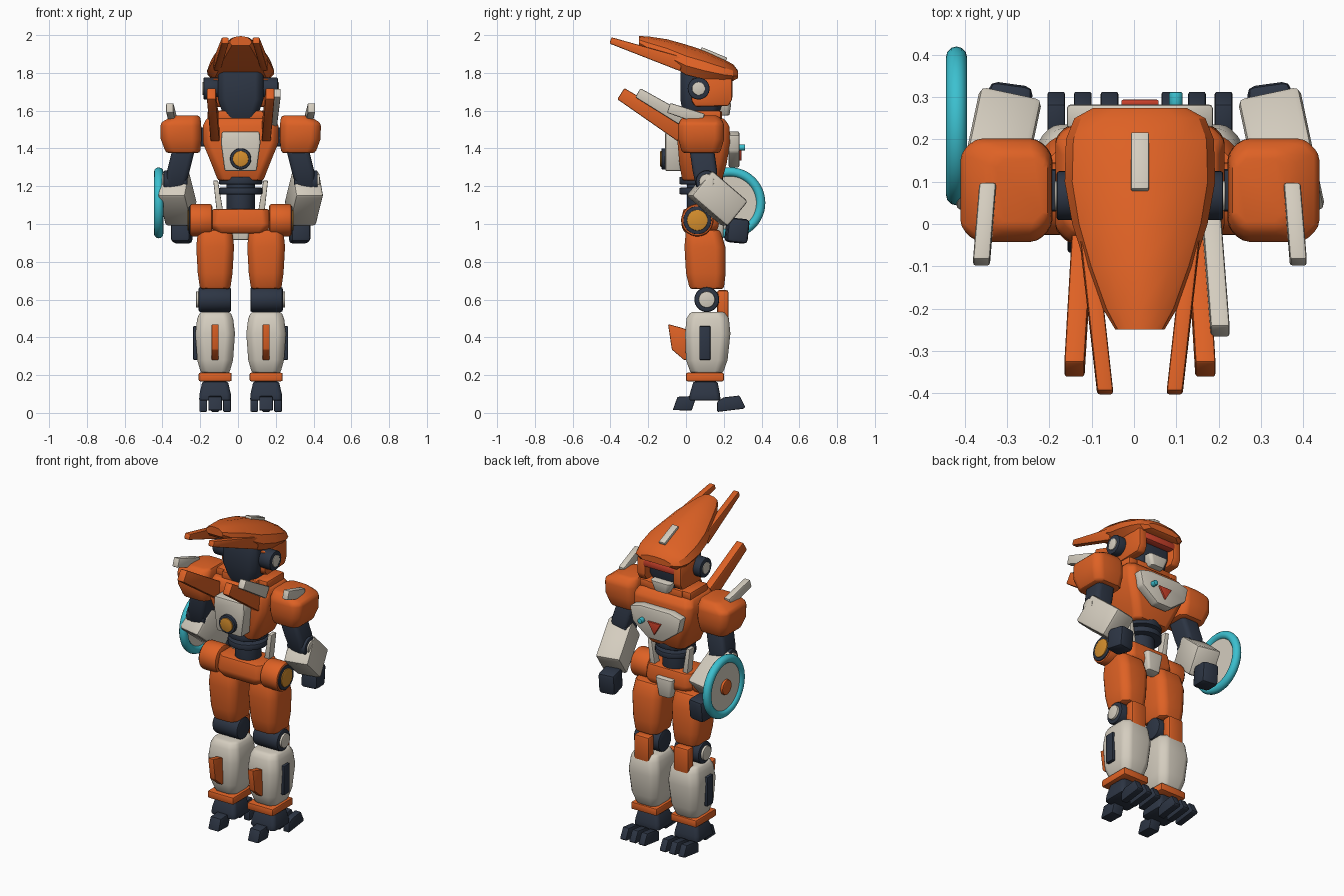
import bpy, bmesh, math
from mathutils import Vector, Matrix

if "Cube" in bpy.data.objects:
    bpy.data.objects.remove(bpy.data.objects["Cube"])

CX = 0.014  # body symmetry axis


def material(name, rgb):
    m = bpy.data.materials.new(name)
    m.diffuse_color = (*rgb, 1)
    m.use_nodes = True
    m.node_tree.nodes["Principled BSDF"].inputs["Base Color"].default_value = m.diffuse_color
    return m


ORANGE = material("orange", (0.73, 0.12, 0.018))
CREAM = material("cream", (0.66, 0.61, 0.52))
DARK = material("dark_navy", (0.026, 0.036, 0.058))
CYAN = material("cyan", (0.045, 0.53, 0.63))
AMBER = material("amber", (0.66, 0.27, 0.026))
RED = material("red", (0.62, 0.055, 0.025))


def finish(name, bm, mat, bevel=0.0, segs=2):
    bmesh.ops.recalc_face_normals(bm, faces=bm.faces)
    if bevel:
        edges = [e for e in bm.edges if len(e.link_faces) == 2
                 and e.calc_face_angle(0) > math.radians(28)]
        bmesh.ops.bevel(bm, geom=edges, offset=bevel, segments=segs,
                        profile=0.5, affect='EDGES', clamp_overlap=True)
    me = bpy.data.meshes.new(name)
    bm.to_mesh(me)
    bm.free()
    me.materials.append(mat)
    ob = bpy.data.objects.new(name, me)
    bpy.context.collection.objects.link(ob)
    return ob


def skin(name, mat, rings, bevel=0.0, segs=2):
    """Bridge rings of equal point count and cap both ends."""
    bm = bmesh.new()
    vs = [[bm.verts.new((p[0] + CX, p[1], p[2])) for p in r] for r in rings]
    n = len(rings[0])
    for a, b in zip(vs, vs[1:]):
        for i in range(n):
            bm.faces.new((a[i], a[(i + 1) % n], b[(i + 1) % n], b[i]))
    bm.faces.new(vs[0])
    bm.faces.new(vs[-1])
    return finish(name, bm, mat, bevel, segs)


def loft(name, mat, secs, bevel=0.012):
    """Chamfered rectangles: (z, cx, cy, half_x, half_y, chamfer)."""
    rings = []
    for z, x, y, a, b, c in secs:
        q = [(a, b - c), (a - c, b), (c - a, b), (-a, b - c),
             (-a, c - b), (c - a, -b), (a - c, -b), (a, c - b)]
        rings.append([(x + u, y + v, z) for u, v in q])
    return skin(name, mat, rings, bevel)


def box(name, mat, c, size, rot=(0, 0, 0), bevel=0.01):
    bm = bmesh.new()
    bmesh.ops.create_cube(bm, size=1)
    m = (Matrix.Translation((c[0] + CX, c[1], c[2]))
         @ Matrix.Rotation(rot[2], 4, 'Z') @ Matrix.Rotation(rot[0], 4, 'X')
         @ Matrix.Rotation(rot[1], 4, 'Y') @ Matrix.Diagonal((*size, 1)))
    bm.transform(m)
    return finish(name, bm, mat, bevel)


def prism_x(name, mat, x0, x1, pts, bevel=0.006):
    """Side profile of (y, z) points extruded across x."""
    return skin(name, mat, [[(x, y, z) for y, z in pts] for x in (x0, x1)], bevel)


def prism_y(name, mat, y0, y1, pts, bevel=0.006):
    return skin(name, mat, [[(x, y, z) for x, z in pts] for y in (y0, y1)], bevel)


def disc(name, mat, c, r, depth, axis='X', bevel=0.006, n=32):
    bm = bmesh.new()
    bmesh.ops.create_cone(bm, cap_ends=True, segments=n, radius1=r, radius2=r, depth=depth)
    turn = {'X': Matrix.Rotation(math.pi / 2, 4, 'Y'),
            'Y': Matrix.Rotation(math.pi / 2, 4, 'X'), 'Z': Matrix.Identity(4)}[axis]
    bm.transform(Matrix.Translation((c[0] + CX, c[1], c[2])) @ turn)
    return finish(name, bm, mat, bevel)


def blade(name, mat, a, b, w, h0, h1, bevel=0.007):
    """Tapering bar from a to b; w across x, h in the side plane."""
    a, b = Vector(a), Vector(b)
    d = (b - a).normalized()
    up = Vector((0, -d.z, d.y)).normalized()
    sx = Vector((w / 2, 0, 0))
    return skin(name, mat, [[p + sx + up * h / 2, p - sx + up * h / 2,
                             p - sx - up * h / 2, p + sx - up * h / 2]
                            for p, h in ((a, h0), (b, h1))], bevel)


# --- helmet shell, domed section swept front to back
shape = [(-.8, 0), (-1, .3), (-.9, .62), (-.55, .9), (0, 1),
         (.55, .9), (.9, .62), (1, .3), (.8, 0)]
shell = [(-.25, .058, 1.945, 1.995), (-.2, .088, 1.905, 1.993), (-.1, .128, 1.85, 1.978),
         (0, .16, 1.79, 1.95), (.1, .178, 1.765, 1.918), (.2, .175, 1.755, 1.872),
         (.25, .155, 1.758, 1.845), (.275, .11, 1.772, 1.812)]
skin("helmet_shell", ORANGE, [[(u * w, y, zb + v * (zt - zb)) for u, v in shape]
                              for y, w, zb, zt in shell])
blade("helmet_ridge", CREAM, (0, .08, 1.928), (0, .215, 1.872), .042, .018, .018, .004)

# --- head
loft("head_core", DARK, [(1.52, 0, .08, .075, .08, .03), (1.60, 0, .08, .10, .10, .03),
                         (1.66, 0, .085, .12, .115, .03), (1.81, 0, .085, .12, .115, .03)])
box("visor", RED, (0, .222, 1.735), (.22, .05, .045), bevel=.012)
loft("chin", CREAM, [(1.575, 0, .185, .045, .045, .012), (1.64, 0, .19, .07, .05, .015)], .006)

# --- torso
loft("chest", ORANGE, [(1.23, 0, .085, .12, .105, .03), (1.32, 0, .09, .155, .125, .03),
                       (1.43, 0, .095, .20, .14, .03), (1.52, 0, .095, .20, .135, .03),
                       (1.56, 0, .09, .18, .11, .03)])
box("collar", ORANGE, (0, .09, 1.57), (.24, .2, .06))
prism_y("chest_plate", CREAM, .225, .283,
        [(-.175, 1.47), (-.1, 1.49), (.1, 1.49), (.175, 1.47), (.155, 1.38),
         (.05, 1.3), (-.05, 1.3), (-.155, 1.38)], .01)
prism_y("chest_triangle", RED, .28, .294, [(-.045, 1.41), (.045, 1.41), (0, 1.335)], .003)
disc("chest_knob", CYAN, (.085, .295, 1.405), .016, .035, 'Y', .004, 16)
prism_y("back_panel", CREAM, -.11, -.02,
        [(-.1, 1.49), (.1, 1.49), (.105, 1.43), (.085, 1.28), (-.085, 1.28), (-.105, 1.43)], .01)
disc("back_port_ring", DARK, (0, -.115, 1.345), .056, .03, 'Y')
disc("back_port", AMBER, (0, -.127, 1.345), .042, .02, 'Y', .004)

# --- waist and pelvis
disc("waist_column", DARK, (0, .08, 1.13), .075, .26, 'Z')
disc("waist_ring", DARK, (0, .08, 1.175), .115, .035, 'Z')
disc("waist_upper_ring", DARK, (0, .08, 1.23), .115, .04, 'Z')
loft("pelvis", ORANGE, [(.95, 0, .075, .13, .08, .03), (.99, 0, .075, .16, .1, .03),
                        (1.08, 0, .075, .15, .09, .03)])
loft("crotch_plate", CREAM, [(.915, 0, .16, .04, .035, .008), (1.03, 0, .165, .058, .04, .01)], .007)
blade("back_fin_cream", CREAM, (.17, 0, 1.545), (.19, -.255, 1.695), .045, .07, .055)

for s, side in ((-1, "left"), (1, "right")):
    def N(part):
        return side + "_" + part

    # head sides
    prism_x(N("cheek"), ORANGE, s * .095, s * .15,
            [(.03, 1.77), (.245, 1.77), (.245, 1.66), (.225, 1.625), (.05, 1.62), (.03, 1.65)], .01)
    disc(N("ear"), DARK, (s * .157, .067, 1.717), .058, .08)
    disc(N("ear_cap"), CREAM, (s * .19, .067, 1.717), .035, .025, bevel=.004)
    blade(N("helmet_horn"), ORANGE, (s * .125, -.02, 1.845), (s * .082, -.40, 1.972), .038, .075, .035)
    blade(N("back_fin"), ORANGE, (s * .135, -.01, 1.475), (s * .155, -.345, 1.69), .048, .1, .07)
    box(N("shoulder_ridge"), ORANGE, (s * .14, .1, 1.575), (.07, .17, .05))

    # shoulder and arm
    loft(N("shoulder_pad"), ORANGE, [(1.375, s * .305, .08, .09, .10, .03),
                                     (1.45, s * .315, .08, .108, .122, .035),
                                     (1.535, s * .317, .08, .108, .122, .035),
                                     (1.575, s * .285, .08, .07, .09, .03)], .016)
    box(N("shoulder_joint"), DARK, (s * .21, .08, 1.46), (.08, .1, .1))
    blade(N("shoulder_fin"), CREAM, (s * .36, .09, 1.555), (s * .375, -.092, 1.615), .04, .06, .055)
    loft(N("upper_arm"), DARK, [(1.19, s * .345, .11, .05, .055, .015),
                                (1.28, s * .33, .10, .06, .065, .015),
                                (1.42, s * .295, .08, .06, .065, .015)])
    disc(N("elbow"), DARK, (s * .345, .11, 1.225), .058, .125)
    disc(N("elbow_cap"), CREAM, (s * .405, .11, 1.225), .04, .025, bevel=.004)
    box(N("forearm"), CREAM, (s * .335, .165, 1.135), (.15, .255, .175),
        (math.radians(-40), 0, s * math.radians(12)), .016)
    box(N("hand"), DARK, (s * .312, .27, .965), (.105, .115, .13),
        (math.radians(-6), 0, s * math.radians(8)), .02)

    # waist strut and hip joint
    prism_y(N("waist_strut"), CREAM, .1, .15,
            [(s * .145, 1.23), (s * .12, 1.23), (s * .09, 1.05), (s * .125, 1.05)], .004)
    disc(N("hip_joint"), ORANGE, (s * .21, .06, 1.02), .086, .12, bevel=.014)
    disc(N("hip_ring"), DARK, (s * .265, .06, 1.02), .074, .02, bevel=.004)
    disc(N("hip_cap"), AMBER, (s * .272, .06, 1.02), .055, .018, bevel=.004)

    # leg
    x = s * .135
    loft(N("thigh"), ORANGE, [(.655, x, .11, .08, .09, .03), (.74, x, .105, .092, .105, .035),
                              (.88, x, .10, .10, .108, .035), (.97, x, .09, .09, .09, .03)], .016)
    disc(N("knee"), DARK, (x + s * .002, .11, .6), .066, .172, bevel=.01)
    disc(N("knee_cap"), CREAM, (x + s * .09, .11, .6), .043, .022, bevel=.004)
    box(N("knee_guard"), ORANGE, (x, .195, .565), (.1, .06, .17), bevel=.012)
    loft(N("shin"), CREAM, [(.21, x, .11, .075, .085, .03), (.28, x, .11, .095, .11, .035),
                            (.42, x, .115, .105, .12, .035), (.5, x, .115, .095, .112, .035),
                            (.535, x, .115, .08, .09, .03)], .014)
    box(N("shin_panel"), DARK, (x + s * .105, .1, .37), (.022, .058, .18), bevel=.005)
    prism_x(N("calf_fin"), ORANGE, x - .019, x + .019,
            [(-.095, .47), (-.02, .45), (.03, .43), (.03, .28), (-.01, .28), (-.075, .335)])
    box(N("ankle_band"), ORANGE, (x, .1, .19), (.175, .2, .045), bevel=.008)

    # foot with three toes and a heel claw
    loft(N("foot"), DARK, [(.065, x, .1, .085, .083, .015), (.1, x, .1, .083, .08, .015),
                           (.165, x, .103, .068, .064, .015)], .008)
    for i in (-1, 0, 1):
        t = x + i * .063
        prism_x(N("toe"), DARK, t - .021, t + .021,
                [(.165, .005), (.165, .06), (.2, .082), (.283, .092), (.315, .03), (.305, .022)])
    prism_x(N("heel_claw"), DARK, x - .036, x + .036,
            [(-.07, .015), (-.045, .085), (.05, .09), (.05, .07), (.03, .012)])

# --- round shield on the left forearm
sx, sy, sz = -.434, .232, 1.112
bm = bmesh.new()
NU, NV, R, r = 48, 12, .163, .025
ring = [[bm.verts.new((sx + CX + r * math.sin(v * math.tau / NV),
                       sy + (R + r * math.cos(v * math.tau / NV)) * math.cos(u * math.tau / NU),
                       sz + (R + r * math.cos(v * math.tau / NV)) * math.sin(u * math.tau / NU)))
         for v in range(NV)] for u in range(NU)]
for u in range(NU):
    for v in range(NV):
        a, b = ring[u], ring[(u + 1) % NU]
        bm.faces.new((a[v], a[(v + 1) % NV], b[(v + 1) % NV], b[v]))
finish("shield_rim", bm, CYAN)
disc("shield_face", CREAM, (sx, sy, sz), .16, .02, bevel=0, n=48)
disc("shield_hub", ORANGE, (sx - .01, sy, sz), .045, .03)

# --- smooth shading with crisp edges
bpy.ops.object.select_all(action='SELECT')
bpy.context.view_layer.objects.active = bpy.data.objects["helmet_shell"]
bpy.ops.object.shade_smooth_by_angle(angle=math.radians(32))
